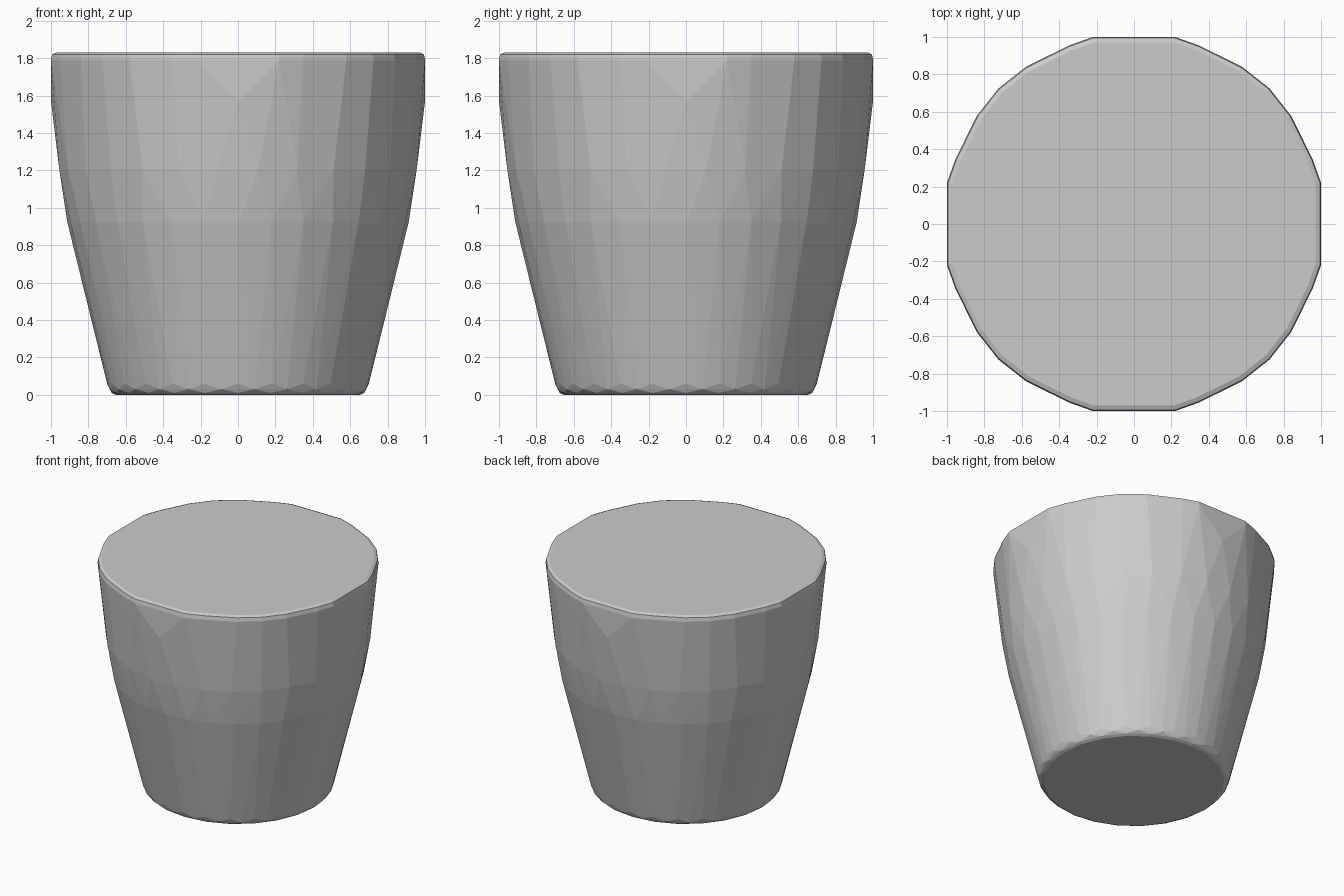
import bpy, bmesh
from math import sin, cos, radians

if "Cube" in bpy.data.objects:
    bpy.data.objects.remove(bpy.data.objects["Cube"])

# Uneven rim corners in one quadrant: (angle, radius)
RIM = [(12.4, 1.024), (20, 1.016), (34.6, 1.02), (45, 1.025),
       (55.4, 1.02), (70, 1.016), (77.6, 1.024)]


def rim_ring(inset, z):
    return [((r - inset) * cos(radians(a + q)), (r - inset) * sin(radians(a + q)), z)
            for q in (0, 90, 180, 270) for a, r in RIM]


def ring(radius, z, sides, turn=0.0):
    return [(radius * cos(radians(360 * (i + turn) / sides)),
             radius * sin(radians(360 * (i + turn) / sides)), z) for i in range(sides)]


# Bevelled rim, tapering wall and rounded foot
points = rim_ring(0.03, 1.83) + rim_ring(0.006, 1.82) + rim_ring(0, 1.79)
points += ring(1.0, 1.57, 4)
points += ring(0.961, 1.2, 28, 0.5)
points += ring(0.912, 0.92, 32)
points += ring(0.70, 0.06, 24) + ring(0.692, 0.03, 24, 0.5)
points += ring(0.675, 0.01, 24) + ring(0.655, 0.0, 24)

# Faceted solid wrapped around the rings
bm = bmesh.new()
for p in points:
    bm.verts.new(p)
hull = bmesh.ops.convex_hull(bm, input=bm.verts[:])
loose = [v for v in bm.verts if not v.link_faces]
bmesh.ops.delete(bm, geom=loose, context='VERTS')
bmesh.ops.dissolve_limit(bm, angle_limit=radians(0.5), verts=bm.verts[:], edges=bm.edges[:])
bmesh.ops.recalc_face_normals(bm, faces=bm.faces[:])

mesh = bpy.data.meshes.new("tapered_cup_body")
bm.to_mesh(mesh)
bm.free()
body = bpy.data.objects.new("tapered_cup_body", mesh)
bpy.context.collection.objects.link(body)
